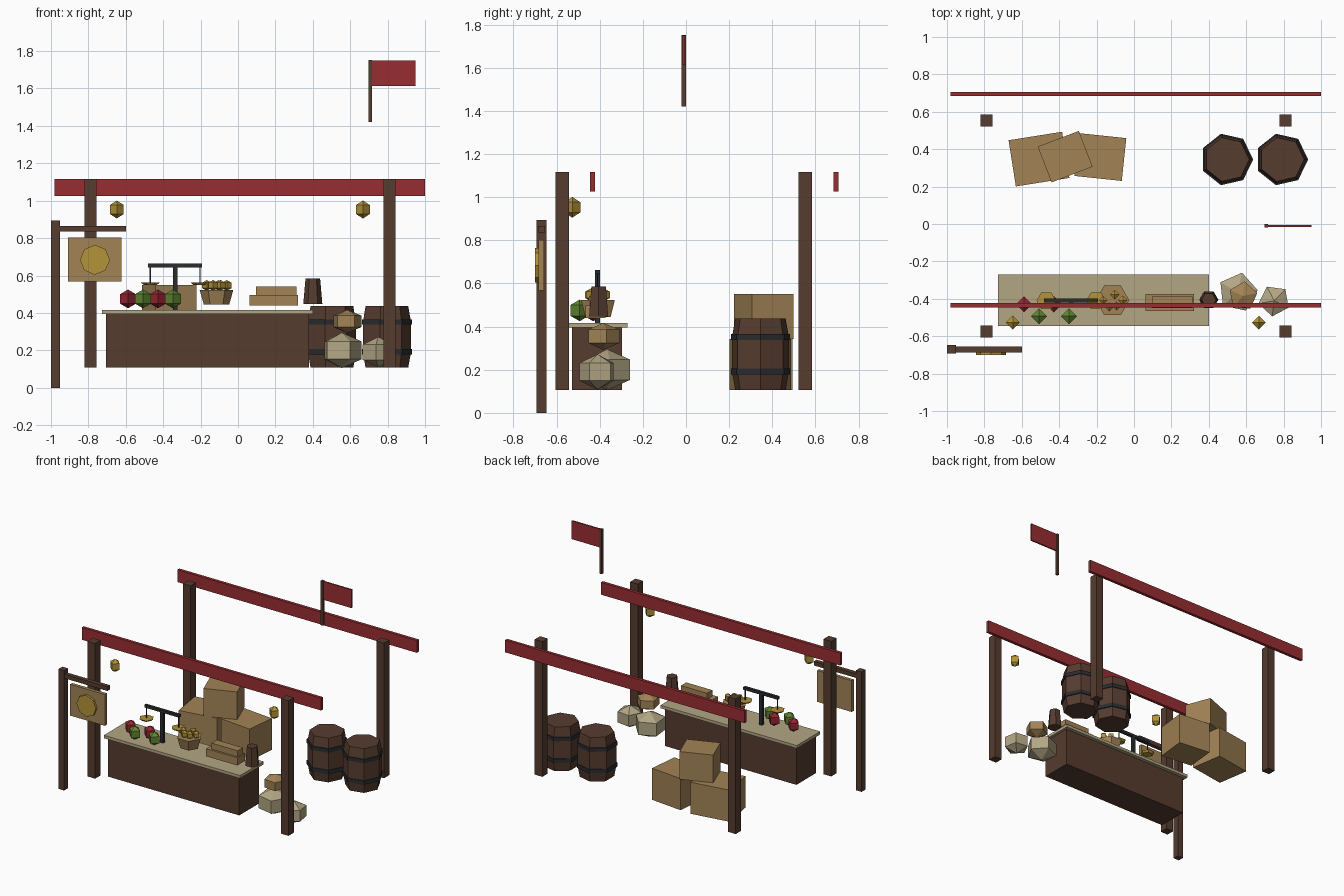
import bpy, bmesh, math
from mathutils import Matrix

if "Cube" in bpy.data.objects:
    bpy.data.objects.remove(bpy.data.objects["Cube"])


def material(name, r, g, b):
    lin = [((c / 255 + 0.055) / 1.055) ** 2.4 for c in (r, g, b)]
    m = bpy.data.materials.new(name)
    m.diffuse_color = (*lin, 1)
    m.use_nodes = True
    m.node_tree.nodes["Principled BSDF"].inputs["Base Color"].default_value = m.diffuse_color
    return m


WOOD = material("dark_wood", 86, 60, 47)
RED = material("red_cloth", 152, 45, 49)
TAN = material("tan_wood", 162, 131, 86)
PALE = material("pale_canvas", 178, 166, 132)
GOLD = material("gold", 180, 148, 56)
IRON = material("dark_iron", 42, 44, 47)
GREEN = material("apple_green", 98, 135, 50)
CRIMSON = material("apple_red", 152, 38, 50)


def finish(name, bm, mat, loc, turn=0):
    bmesh.ops.recalc_face_normals(bm, faces=bm.faces)
    me = bpy.data.meshes.new(name)
    bm.to_mesh(me)
    bm.free()
    me.materials.append(mat)
    ob = bpy.data.objects.new(name, me)
    ob.location = loc
    ob.rotation_euler.z = math.radians(turn)
    bpy.context.collection.objects.link(ob)
    return ob


def box(name, mat, x, y, z, turn=0):
    """Box from (low, high) ranges, turned about its own centre."""
    bm = bmesh.new()
    bmesh.ops.create_cube(bm, size=1)
    bmesh.ops.scale(bm, vec=[b - a for a, b in (x, y, z)], verts=bm.verts)
    return finish(name, bm, mat, [(a + b) / 2 for a, b in (x, y, z)], turn)


def block(name, mat, cx, cy, w, d, z, turn=0):
    return box(name, mat, (cx - w / 2, cx + w / 2), (cy - d / 2, cy + d / 2), z, turn)


def lathe(name, mat, profile, sides, loc, turn=0):
    """Revolve (radius, height) points; zero radius makes a tip, else a cap."""
    bm = bmesh.new()
    rings = []
    for r, z in profile:
        n = sides if r > 0 else 1
        rings.append([bm.verts.new((r * math.cos(2 * math.pi * i / sides),
                                    r * math.sin(2 * math.pi * i / sides), z)) for i in range(n)])
    for a, b in zip(rings, rings[1:]):
        for i in range(sides):
            j = (i + 1) % sides
            face = []
            for v in (a[i % len(a)], a[j % len(a)], b[j % len(b)], b[i % len(b)]):
                if v not in face:
                    face.append(v)
            bm.faces.new(face)
    for ring in (rings[0], rings[-1]):
        if len(ring) > 1:
            bm.faces.new(ring)
    return finish(name, bm, mat, loc, turn)


def ball(name, mat, r, h, sides, loc, turn=0):
    """Low-poly ball: two rings and two tips."""
    return lathe(name, mat, [(0, -h), (r, -h / 2), (r, h / 2), (0, h)], sides, loc, turn)


# Canopy posts and cloth valances
for side, x in (("left", -0.789), ("right", 0.81)):
    for end, y in (("front", -0.574), ("back", 0.553)):
        block(f"{end}_{side}_post", WOOD, x, y, 0.063, 0.063, (0.107, 1.117))
for end, y in (("front", -0.434), ("back", 0.695)):
    block(f"{end}_valance", RED, 0.01, y, 1.98, 0.023, (1.025, 1.117))

# Pennant
block("flag_pole", WOOD, 0.707, -0.01, 0.02, 0.02, (1.42, 1.752))
box("flag", RED, (0.715, 0.95), (-0.016, -0.005), (1.613, 1.75))

# Hanging sign
block("sign_pole", WOOD, -0.976, -0.67, 0.047, 0.047, (0, 0.895))
box("sign_arm", WOOD, (-0.96, -0.60), (-0.686, -0.654), (0.835, 0.866))
box("sign_board", TAN, (-0.909, -0.622), (-0.684, -0.659), (0.568, 0.802))
coin = lathe("sign_coin", GOLD, [(0.08, -0.01), (0.08, 0.01)], 8, (-0.765, -0.69, 0.684))
coin.rotation_euler.x = math.pi / 2

# Counter
box("counter_body", WOOD, (-0.705, 0.38), (-0.528, -0.297), (0.107, 0.397))
box("counter_top", PALE, (-0.727, 0.40), (-0.546, -0.27), (0.395, 0.417))

# Barrels with iron bands
for n, x in ((1, 0.496), (2, 0.79)):
    lathe(f"barrel_{n}", WOOD, [(0.12, 0.107), (0.135, 0.19), (0.135, 0.352), (0.12, 0.437)],
          7, (x, 0.345, 0))
    for k, z in (("lower", 0.192), ("upper", 0.352)):
        lathe(f"barrel_{n}_{k}_band", IRON, [(0.141, -0.014), (0.141, 0.014)], 7, (x, 0.345, z))

# Stacked crates
block("crate_left", TAN, -0.508, 0.347, 0.29, 0.25, (0.107, 0.343), 9)
block("crate_right", TAN, -0.18, 0.358, 0.255, 0.23, (0.107, 0.343), -6)
block("crate_upper", TAN, -0.368, 0.36, 0.235, 0.205, (0.343, 0.55), 21)

# Lanterns
for side, x in (("left", -0.648), ("right", 0.668)):
    ball(f"{side}_lantern", GOLD, 0.037, 0.048, 4, (x, -0.527, 0.953))

# Apples in two staggered rows
for i in range(4):
    ball(f"apple_{i + 1}", GREEN if i % 2 else CRIMSON, 0.043, 0.05, 4,
         (-0.588 + 0.08 * i, -0.493 if i % 2 else -0.43, 0.475))

# Weighing scale
block("scale_stand", IRON, -0.336, -0.41, 0.024, 0.024, (0.415, 0.66))
box("scale_beam", IRON, (-0.48, -0.193), (-0.421, -0.399), (0.643, 0.663))
for side, x in (("left", -0.469), ("right", -0.203)):
    block(f"scale_{side}_cord", IRON, x, -0.41, 0.006, 0.006, (0.56, 0.65))
    lathe(f"scale_{side}_pan", GOLD, [(0.036, 0.55), (0.052, 0.564)], 6, (x, -0.41, 0))

# Basket of golden fruit
lathe("basket", TAN, [(0.068, 0.445), (0.09, 0.523)], 6, (-0.115, -0.408, 0))
for i, (dx, dy) in enumerate(((-0.052, 0), (-0.018, -0.035), (0.012, 0.03), (0.022, -0.03), (0.055, 0))):
    ball(f"basket_fruit_{i + 1}", GOLD, 0.025, 0.029, 4, (-0.115 + dx, -0.408 + dy, 0.547))

# Stacked goods boxes and a mug
box("goods_box_lower", TAN, (0.062, 0.32), (-0.465, -0.374), (0.44, 0.497))
box("goods_box_upper", TAN, (0.097, 0.313), (-0.45, -0.388), (0.497, 0.542))
lathe("mug", WOOD, [(0.051, 0.447), (0.039, 0.585)], 6, (0.40, -0.405, 0))

# Sacks
ball("sack_large", PALE, 0.107, 0.095, 5, (0.555, -0.365, 0.2), 6)
ball("sack_small", PALE, 0.085, 0.082, 5, (0.75, -0.41, 0.19), 46)
ball("sack_upper", TAN, 0.078, 0.062, 5, (0.583, -0.385, 0.355), 12)
